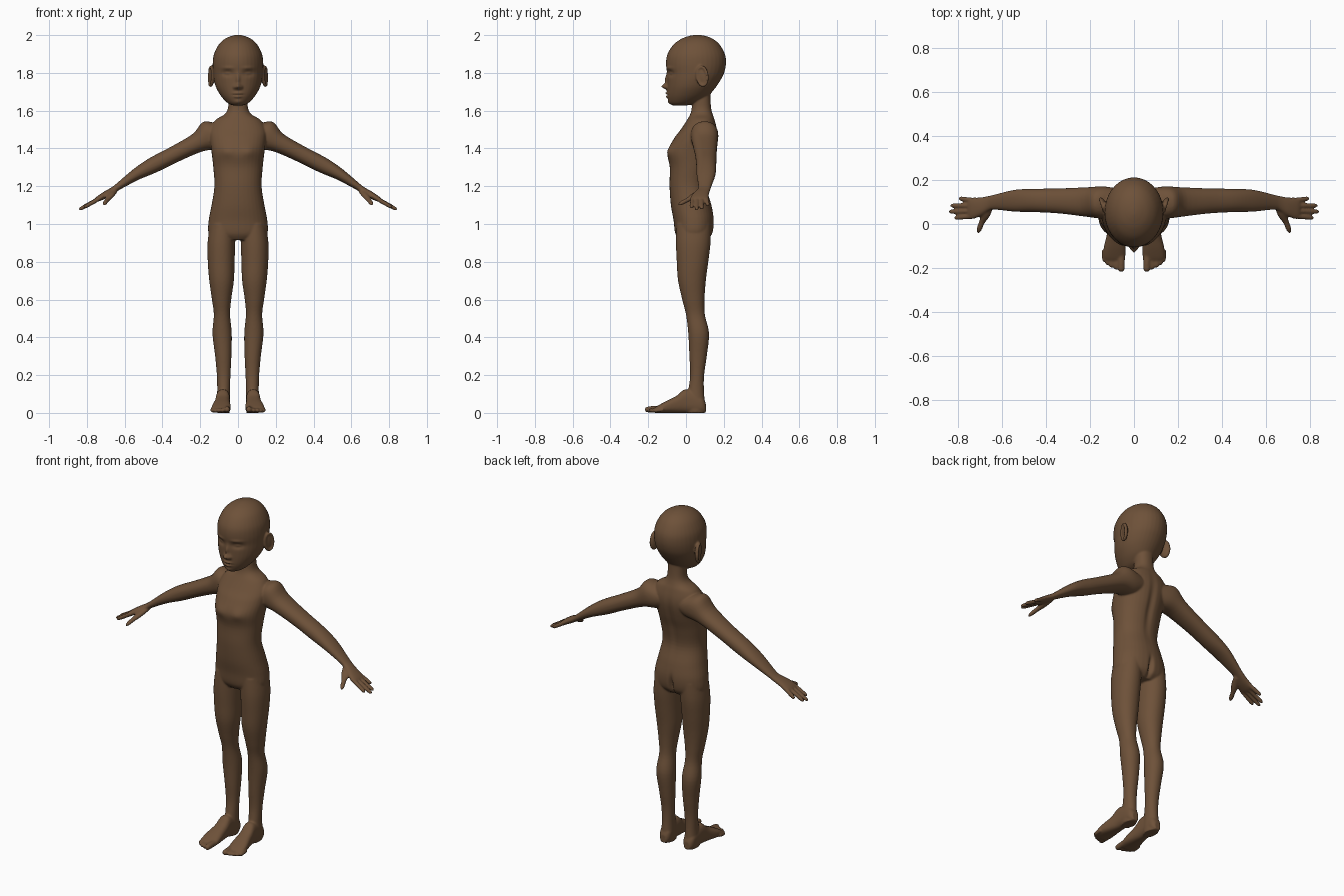
import bpy, bmesh, math
from mathutils import Vector, Matrix

X, Y, Z = Vector((1, 0, 0)), Vector((0, 1, 0)), Vector((0, 0, 1))
bm = bmesh.new()


def spline(stations, steps):
    """Catmull-Rom through tuples of numbers."""
    out, n = [], len(stations)
    for i in range(n - 1):
        a, b, c, d = (stations[min(max(i + k, 0), n - 1)] for k in (-1, 0, 1, 2))
        for s in range(steps):
            t = s / steps
            out.append([0.5 * (2 * q + (r - p) * t + (2 * p - 5 * q + 4 * r - w) * t * t
                               + (3 * q - p - 3 * r + w) * t ** 3)
                        for p, q, r, w in zip(a, b, c, d)])
    return out + [list(stations[-1])]


def loft(stations, u, v, power=2.0, side=1, steps=5, n=36):
    """Closed tube through (x, y, z, half width along u, half width along v)."""
    rings = []
    for x, y, z, hu, hv in spline(stations, steps):
        ring = []
        for k in range(n):
            t = 2 * math.pi * k / n
            c, s = math.cos(t), math.sin(t)
            cu = math.copysign(abs(c) ** (2 / power), c) * max(hu, 0.001)
            sv = math.copysign(abs(s) ** (2 / power), s) * max(hv, 0.001)
            p = Vector((x, y, z)) + u * cu + v * sv
            p.x *= side
            ring.append(bm.verts.new(p))
        rings.append(ring)
    for a, b in zip(rings, rings[1:]):
        for k in range(n):
            bm.faces.new((a[k], a[(k + 1) % n], b[(k + 1) % n], b[k]))
    bm.faces.new(rings[0])
    bm.faces.new(rings[-1])


def upright(rows, cx=0):
    """Rows of (z, half width, front y, back y) as loft stations."""
    return [(cx, (f + b) / 2, z, a, (b - f) / 2) for z, a, f, b in rows]


def digit(start, end, r, u, v, side):
    """Finger or toe with a round tip."""
    a, b = Vector(start), Vector(end)
    loft([(*a.lerp(b, t), r * k, r * k) for t, k in
          ((0, 1), (0.5, 1), (0.85, 0.92), (0.96, 0.65), (1, 0.2))], u, v, 2, side, 3, 14)


# Torso and neck
loft(upright([(0.915, 0.11, -0.035, 0.11), (0.95, 0.155, -0.057, 0.14), (1.02, 0.155, -0.066, 0.148),
              (1.1, 0.14, -0.08, 0.135), (1.2, 0.125, -0.087, 0.11), (1.3, 0.131, -0.086, 0.125),
              (1.38, 0.14, -0.098, 0.15), (1.45, 0.15, -0.065, 0.165), (1.5, 0.15, -0.028, 0.165),
              (1.55, 0.12, 0.005, 0.153), (1.58, 0.072, 0.022, 0.142), (1.61, 0.054, 0.03, 0.134),
              (1.66, 0.05, 0.035, 0.13), (1.73, 0.05, 0.04, 0.13)]), X, Y, 2.2)

# Head
loft(upright([(1.627, 0.022, -0.07, 0.0), (1.635, 0.046, -0.082, 0.035), (1.65, 0.066, -0.092, 0.075),
              (1.68, 0.092, -0.099, 0.12), (1.72, 0.115, -0.1, 0.155), (1.76, 0.127, -0.1, 0.182),
              (1.8, 0.132, -0.1, 0.202), (1.85, 0.134, -0.106, 0.212), (1.9, 0.127, -0.098, 0.206),
              (1.95, 0.102, -0.066, 0.178), (1.98, 0.07, -0.025, 0.143), (1.995, 0.036, 0.015, 0.105),
              (2.001, 0.008, 0.045, 0.07)]), X, Y)

ARM_V = Vector((0.5, 0, 0.866))
for s in (1, -1):
    # Leg
    leg = [(1.0, 0.08, 0.068, -0.05, 0.132), (0.9, 0.088, 0.073, -0.053, 0.13), (0.8, 0.089, 0.071, -0.049, 0.118),
           (0.7, 0.087, 0.065, -0.042, 0.105), (0.6, 0.087, 0.051, -0.02, 0.098), (0.52, 0.085, 0.043, 0, 0.1),
           (0.42, 0.084, 0.051, 0.012, 0.122), (0.3, 0.078, 0.043, 0.018, 0.11), (0.2, 0.076, 0.036, 0.022, 0.096),
           (0.12, 0.076, 0.034, 0.012, 0.095), (0.05, 0.077, 0.036, 0.0, 0.1), (0.0, 0.077, 0.033, 0.0, 0.098)]
    loft([(cx, (f + b) / 2, z, a, (b - f) / 2) for z, cx, a, f, b in leg], X, Y, 2.1, s)
    # Foot and toes
    foot = [(0.105, 0.078, 0.018, 0.05), (0.08, 0.078, 0.034, 0.09), (0.0, 0.08, 0.037, 0.125),
            (-0.05, 0.083, 0.041, 0.09), (-0.11, 0.088, 0.05, 0.06), (-0.15, 0.09, 0.05, 0.038),
            (-0.168, 0.088, 0.044, 0.026)]
    loft([(cx, y, h / 2, a, h / 2) for y, cx, a, h in foot], X, Z, 2.6, s)
    for x, tip, r in ((0.058, -0.218, 0.017), (0.083, -0.208, 0.012), (0.103, -0.199, 0.012),
                      (0.121, -0.187, 0.011), (0.135, -0.172, 0.011)):
        digit((x, -0.12, r + 0.006), (x, tip, r), r, X, Z, s)
    # Arm and palm
    loft([(0.07, 0.1, 1.475, 0.06, 0.06), (0.14, 0.098, 1.47, 0.073, 0.083), (0.215, 0.1, 1.43, 0.067, 0.053),
          (0.34, 0.105, 1.367, 0.057, 0.044), (0.45, 0.107, 1.311, 0.053, 0.042), (0.54, 0.106, 1.262, 0.05, 0.031),
          (0.63, 0.1, 1.201, 0.035, 0.019), (0.66, 0.094, 1.18, 0.034, 0.017), (0.70, 0.078, 1.156, 0.043, 0.018),
          (0.735, 0.071, 1.136, 0.049, 0.015), (0.752, 0.071, 1.127, 0.045, 0.01)], Y, ARM_V, 2.2, s)
    # Fingers and thumb
    for y0, tip in ((0.107, (0.797, 0.116, 1.098)), (0.083, (0.836, 0.084, 1.08)),
                    (0.059, (0.843, 0.056, 1.075)), (0.036, (0.818, 0.028, 1.086))):
        digit((0.725, y0, 1.14), tip, 0.0115, Y, ARM_V, s)
    loft([(0.655, 0.09, 1.175, 0.02, 0.014), (0.675, 0.045, 1.152, 0.022, 0.017), (0.692, 0.008, 1.128, 0.014, 0.013),
          (0.705, -0.025, 1.111, 0.012, 0.012), (0.711, -0.042, 1.103, 0.004, 0.004)],
         Vector((0.9, 0.4, 0)), Z, 2, s, 4, 16)
    # Ear: rim ring around a thin disc
    place = (Matrix.Translation((0.138 * s, 0.088, 1.782))
             @ Matrix.Rotation(-0.3 * s, 4, 'Z') @ Matrix.Rotation(0.12, 4, 'X'))
    bmesh.ops.create_uvsphere(bm, u_segments=20, v_segments=12, radius=1,
                              matrix=place @ Matrix.Diagonal((0.011, 0.032, 0.052, 1)))
    rim = []
    for i in range(28):
        t = 2 * math.pi * i / 28
        d = Vector((0, math.cos(t), math.sin(t)))
        mid = Vector((0.006 * s, 0.028 * d.y, 0.05 * d.z))
        rim.append([bm.verts.new(place @ (mid + d * 0.008 * math.cos(q) + X * 0.009 * math.sin(q)))
                    for q in (2 * math.pi * k / 8 for k in range(8))])
    for i in range(28):
        a, b = rim[i], rim[(i + 1) % 28]
        for k in range(8):
            bm.faces.new((a[k], a[(k + 1) % 8], b[(k + 1) % 8], b[k]))

bmesh.ops.recalc_face_normals(bm, faces=bm.faces)
mesh = bpy.data.meshes.new("body_parts")
bm.to_mesh(mesh)
bm.free()
body = bpy.data.objects.new("body", mesh)
bpy.context.collection.objects.link(body)

# Fuse the parts into one smooth skin
remesh = body.modifiers.new("fuse", 'REMESH')
remesh.mode = 'VOXEL'
remesh.voxel_size = 0.005
smooth = body.modifiers.new("soften", 'SMOOTH')
smooth.factor = 0.5
smooth.iterations = 6
bpy.context.view_layer.update()
deps = bpy.context.evaluated_depsgraph_get()
skin = bpy.data.meshes.new_from_object(body.evaluated_get(deps))
body.modifiers.clear()
body.data = skin

# Sculpt dabs: (x, z, x radius, z radius, y push), mirrored
FRONT = [(0, 1.728, 0.015, 0.014, -0.027), (0, 1.765, 0.011, 0.028, -0.012),        # nose
         (0.017, 1.724, 0.009, 0.009, -0.009),                                       # nostril wings
         (0.055, 1.797, 0.026, 0.014, 0.014), (0.055, 1.797, 0.017, 0.008, -0.009),  # eye socket, eye
         (0.055, 1.826, 0.03, 0.009, -0.005),                                        # brow
         (0.01, 1.692, 0.016, 0.006, -0.008), (0, 1.674, 0.018, 0.006, -0.011),      # lips
         (0, 1.683, 0.026, 0.003, 0.005), (0, 1.645, 0.02, 0.012, -0.006),           # mouth, chin
         (0.06, 1.385, 0.035, 0.03, -0.008)]                                         # chest
BACK = [(0, 1.35, 0.02, 0.14, -0.01), (0, 0.97, 0.012, 0.05, -0.022)]                # spine, seat
for vert in skin.vertices:
    co = vert.co
    push = 0
    if co.z > 0.85 and abs(co.x) < 0.16:
        for x, z, rx, rz, dy in (FRONT if co.y < 0.03 else BACK):
            if co.y < 0.03 and z > 1.6 and co.y > -0.02:
                continue
            for sx in ((x, -x) if x else (0,)):
                push += dy * math.exp(-((co.x - sx) / rx) ** 2 - ((co.z - z) / rz) ** 2)
    co.y += push
    co.z = max(co.z, 0)

# Skin colour
brown = bpy.data.materials.new("brown_skin")
brown.diffuse_color = (0.155, 0.083, 0.041, 1)
skin.materials.clear()
skin.materials.append(brown)
skin.shade_smooth()
